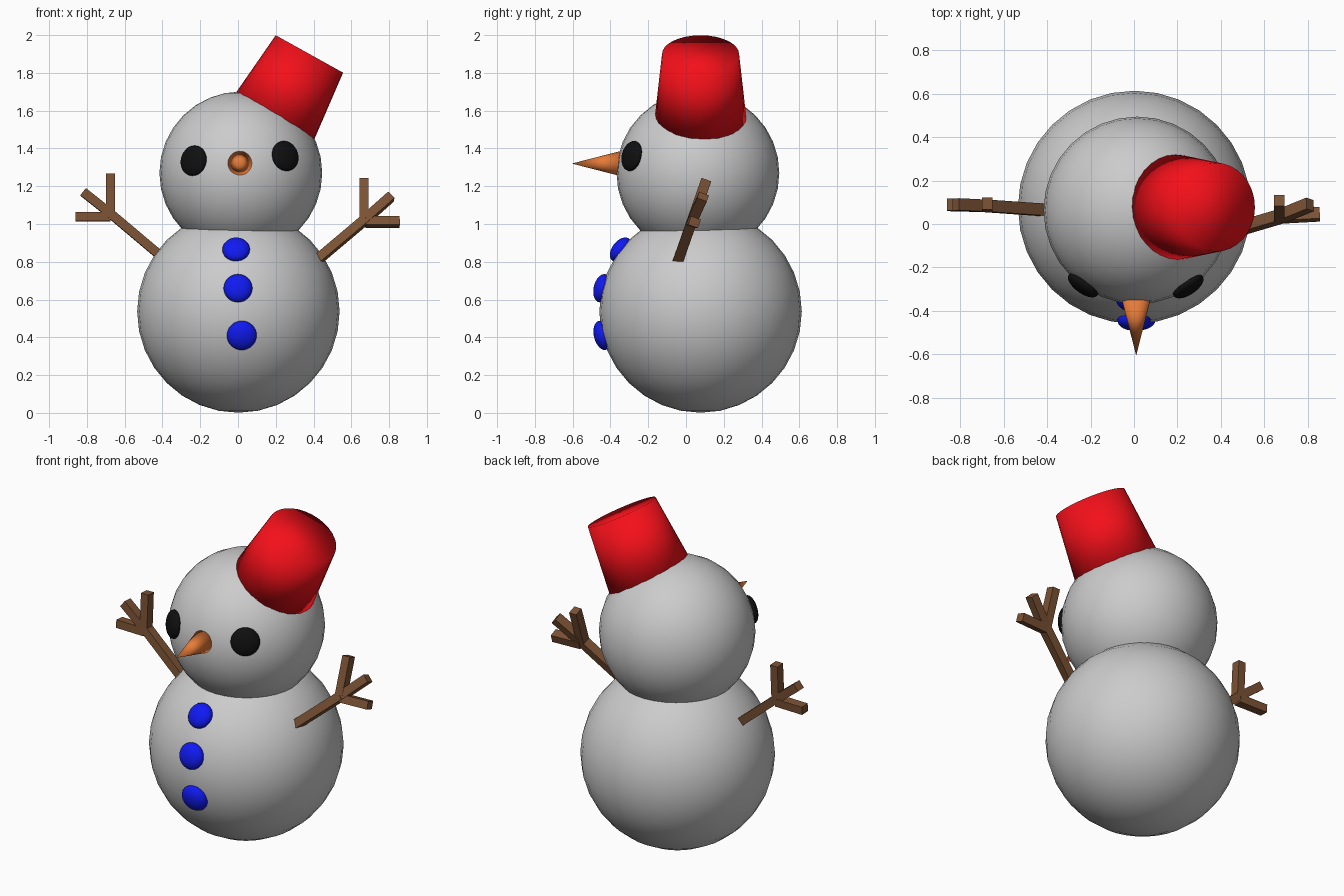
import bpy
from mathutils import Vector, Matrix

if "Cube" in bpy.data.objects:
    bpy.data.objects.remove(bpy.data.objects["Cube"])


def material(name, r, g, b):
    m = bpy.data.materials.new(name)
    m.diffuse_color = (r, g, b, 1)
    m.use_nodes = True
    m.node_tree.nodes["Principled BSDF"].inputs["Base Color"].default_value = m.diffuse_color
    return m


RED = material("red", 0.9, 0.005, 0.01)
BLUE = material("blue", 0.005, 0.01, 0.9)
ORANGE = material("orange", 0.8, 0.2, 0.04)
BROWN = material("brown", 0.2, 0.085, 0.035)
BLACK = material("black", 0.005, 0.005, 0.005)


def finish(name, mat=None, smooth=True):
    ob = bpy.context.object
    ob.name = name
    if mat:
        ob.data.materials.append(mat)
    if smooth:
        bpy.ops.object.shade_smooth()
    return ob


def ball(name, centre, radius):
    bpy.ops.mesh.primitive_uv_sphere_add(segments=32, ring_count=16,
                                         radius=radius, location=centre)
    return finish(name)


def pebble(name, x, z, centre, ball_radius, radius, thickness, mat):
    """Flattened sphere lying on the front surface of a ball."""
    dx, dz = x - centre[0], z - centre[2]
    normal = Vector((dx, -(ball_radius ** 2 - dx * dx - dz * dz) ** 0.5, dz))
    bpy.ops.mesh.primitive_uv_sphere_add(segments=32, ring_count=16, radius=1,
                                         location=Vector(centre) + normal)
    ob = finish(name, mat)
    ob.scale = (radius, radius, thickness)
    ob.rotation_euler = normal.to_track_quat('Z', 'Y').to_euler()


def cone(name, start, end, r1, r2, mat):
    start, end = Vector(start), Vector(end)
    d = end - start
    bpy.ops.mesh.primitive_cone_add(vertices=32, radius1=r1, radius2=r2,
                                    depth=d.length, location=(start + end) / 2,
                                    rotation=d.to_track_quat('Z', 'Y').to_euler())
    return finish(name, mat)


def stick(name, start, end, facing, width=0.048, depth=0.055):
    """Square bar between two points."""
    start, end = Vector(start), Vector(end)
    d = end - start
    z = d.normalized()
    x = Vector(facing).cross(z).normalized()
    y = z.cross(x)
    bpy.ops.mesh.primitive_cube_add(size=1)
    ob = finish(name, BROWN, smooth=False)
    rot = Matrix((x, y, z)).transposed().to_4x4()
    ob.matrix_world = (Matrix.Translation((start + end) / 2) @ rot
                       @ Matrix.Diagonal((width, depth, d.length, 1)))


# Snow balls
BODY, BODY_R = (0.002, 0.077, 0.537), 0.536
HEAD, HEAD_R = (0.015, 0.063, 1.27), 0.431
ball("body", BODY, BODY_R)
ball("head", HEAD, HEAD_R)

# Eyes and buttons
for side, x, z in (("left", -0.235, 1.335), ("right", 0.25, 1.36)):
    pebble("eye_" + side, x, z, HEAD, HEAD_R, 0.081, 0.035, BLACK)
for part, x, z, r in (("top", -0.01, 0.865, 0.073), ("middle", 0.0, 0.66, 0.076),
                      ("bottom", 0.02, 0.41, 0.079)):
    pebble("button_" + part, x, z, BODY, BODY_R, r, 0.044, BLUE)

# Nose
cone("nose", (0.01, -0.32, 1.32), (0.01, -0.605, 1.32), 0.073, 0, ORANGE)

# Tilted bucket hat, its rim sunk slightly into the head
cone("bucket_hat", (0.178, 0.077, 1.54), (0.378, 0.077, 1.90), 0.245, 0.204, RED)

# Arms: shoulder, fork, then three finger tips
arms = {
    "right": ((0.42, -0.04, 0.81), (0.675, 0.035, 1.025), (0, -1, 0.337),
              ((0.668, 0.108, 1.235), (0.81, 0.09, 1.145), (0.855, 0.045, 1.01))),
    "left": ((-0.42, 0.065, 0.84), (-0.675, 0.083, 1.055), (0, -1, 0.06),
             ((-0.675, 0.095, 1.265), (-0.82, 0.09, 1.17), (-0.86, 0.088, 1.038))),
}
for side, (shoulder, fork, facing, tips) in arms.items():
    stick("arm_" + side, shoulder, fork, facing)
    for i, tip in enumerate(tips):
        # The level and upright twigs start in line with their own tips
        base = list(fork)
        if i == 0:
            base[0] = tip[0]
        if i == 2:
            base[2] = tip[2]
        stick(f"twig_{side}_{i + 1}", base, tip, facing)
